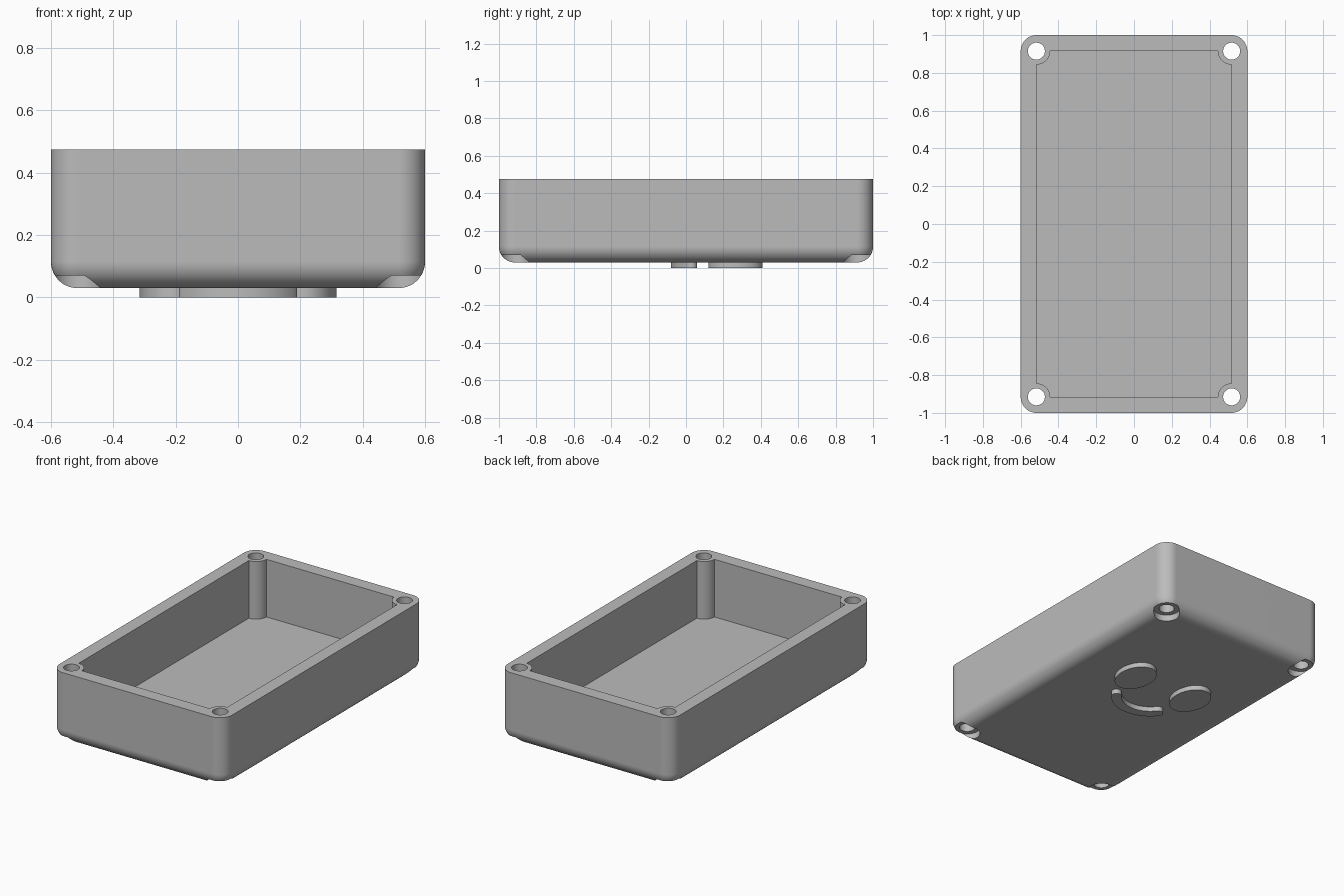
import bpy, bmesh, math

if "Cube" in bpy.data.objects:
    bpy.data.objects.remove(bpy.data.objects["Cube"])

HX, HY = 0.6, 1.0             # outer half sizes
Z_BASE, Z_TOP = 0.03, 0.475   # box underside and rim
R = 0.085                     # outer corner and bottom edge radius
IX, IY, Z_FLOOR = 0.516, 0.916, 0.113   # cavity
BOSS_R, HOLE_R, BORE_R = 0.072, 0.045, 0.076
CX, CY = 0.517, 0.915         # screw hole positions

grey = bpy.data.materials.new("plain grey")
grey.diffuse_color = (0.5, 0.5, 0.5, 1)
grey.use_nodes = True
grey.node_tree.nodes["Principled BSDF"].inputs["Base Color"].default_value = grey.diffuse_color


def arc(cx, cy, rx, ry, a0, a1, n):
    pts = []
    for i in range(n + 1):
        a = math.radians(a0 + (a1 - a0) * i / n)
        pts.append((cx + rx * math.cos(a), cy + ry * math.sin(a)))
    return pts


def loft(name, rings):
    """Closed solid through a stack of (outline, z) rings."""
    bm = bmesh.new()
    loops = [[bm.verts.new((x, y, z)) for x, y in pts] for pts, z in rings]
    for lo, hi in zip(loops, loops[1:]):
        n = len(lo)
        for i in range(n):
            j = (i + 1) % n
            bm.faces.new((lo[i], lo[j], hi[j], hi[i]))
    bm.faces.new(loops[0][::-1])
    bm.faces.new(loops[-1])
    bmesh.ops.recalc_face_normals(bm, faces=bm.faces[:])
    me = bpy.data.meshes.new(name)
    bm.to_mesh(me)
    bm.free()
    me.materials.append(grey)
    ob = bpy.data.objects.new(name, me)
    bpy.context.collection.objects.link(ob)
    return ob


def prism(name, pts, z0, z1):
    return loft(name, [(pts, z0), (pts, z1)])


def circle(cx, cy, rx, ry, n=48):
    return arc(cx, cy, rx, ry, 0, 360, n)[:-1]


def select(ob):
    bpy.ops.object.select_all(action='DESELECT')
    ob.select_set(True)
    bpy.context.view_layer.objects.active = ob


def smooth(ob):
    select(ob)
    bpy.ops.object.shade_smooth_by_angle(angle=math.radians(30))


def cut(ob, cutter):
    select(ob)
    m = ob.modifiers.new("cut", 'BOOLEAN')
    m.operation, m.solver, m.object = 'DIFFERENCE', 'EXACT', cutter
    bpy.ops.object.modifier_apply(modifier=m.name)
    bpy.data.objects.remove(cutter, do_unlink=True)


CORNERS = [(1, 1, 0), (-1, 1, 90), (-1, -1, 180), (1, -1, 270)]


def rounded_rect(r):
    pts = []
    for sx, sy, a in CORNERS:
        pts += arc(sx * (HX - R), sy * (HY - R), r, r, a, a + 90, 16)
    return pts


# box body with rounded corners and rounded bottom edge
rings = []
for i in range(13):
    a = math.radians(90 * i / 12)
    rings.append((rounded_rect(0.0008 + (R - 0.0008) * math.sin(a)),
                  Z_BASE + R * (1 - math.cos(a))))
rings.append((rounded_rect(R), Z_TOP))
body = loft("box_body", rings)

# cavity that leaves a round screw post in each corner
outline = []
for sx, sy, a in CORNERS:
    outline += arc(sx * IX, sy * IY, BOSS_R, BOSS_R, a + 270, a + 180, 16)
cut(body, prism("cavity_cutter", outline, Z_FLOOR, 0.6))

# through holes and wider recesses under each corner
for sx, sy, a in CORNERS:
    x, y = sx * CX, sy * CY
    cut(body, prism("hole_cutter", circle(x, y, HOLE_R, HOLE_R), -0.1, 0.6))
    # recess is oversized outward so no sliver is left at the rounded corner
    cut(body, prism("recess_cutter", circle(x, y, BORE_R, BORE_R), -0.1, 0.07))
smooth(body)
wn = body.modifiers.new("clean_normals", 'WEIGHTED_NORMAL')
wn.keep_sharp = True

# raised oval pads underneath
for side, sx in (("left", -1), ("right", 1)):
    smooth(prism(side + "_oval_pad", circle(sx * 0.21, 0.265, 0.106, 0.145), 0, 0.04))

# raised curved bar underneath, with round ends
R0, W, HALF = 0.2, 0.03, 53
ex, ey = R0 * math.sin(math.radians(HALF)), 0.15 - R0 * math.cos(math.radians(HALF))
bar = arc(0, 0.15, R0 + W, R0 + W, 270 - HALF, 270 + HALF, 32)
bar += arc(ex, ey, W, W, 270 + HALF, 450 + HALF, 12)[1:-1]
bar += arc(0, 0.15, R0 - W, R0 - W, 270 + HALF, 270 - HALF, 32)
bar += arc(-ex, ey, W, W, 90 - HALF, 270 - HALF, 12)[1:-1]
smooth(prism("curved_bar", bar, 0, 0.04))
